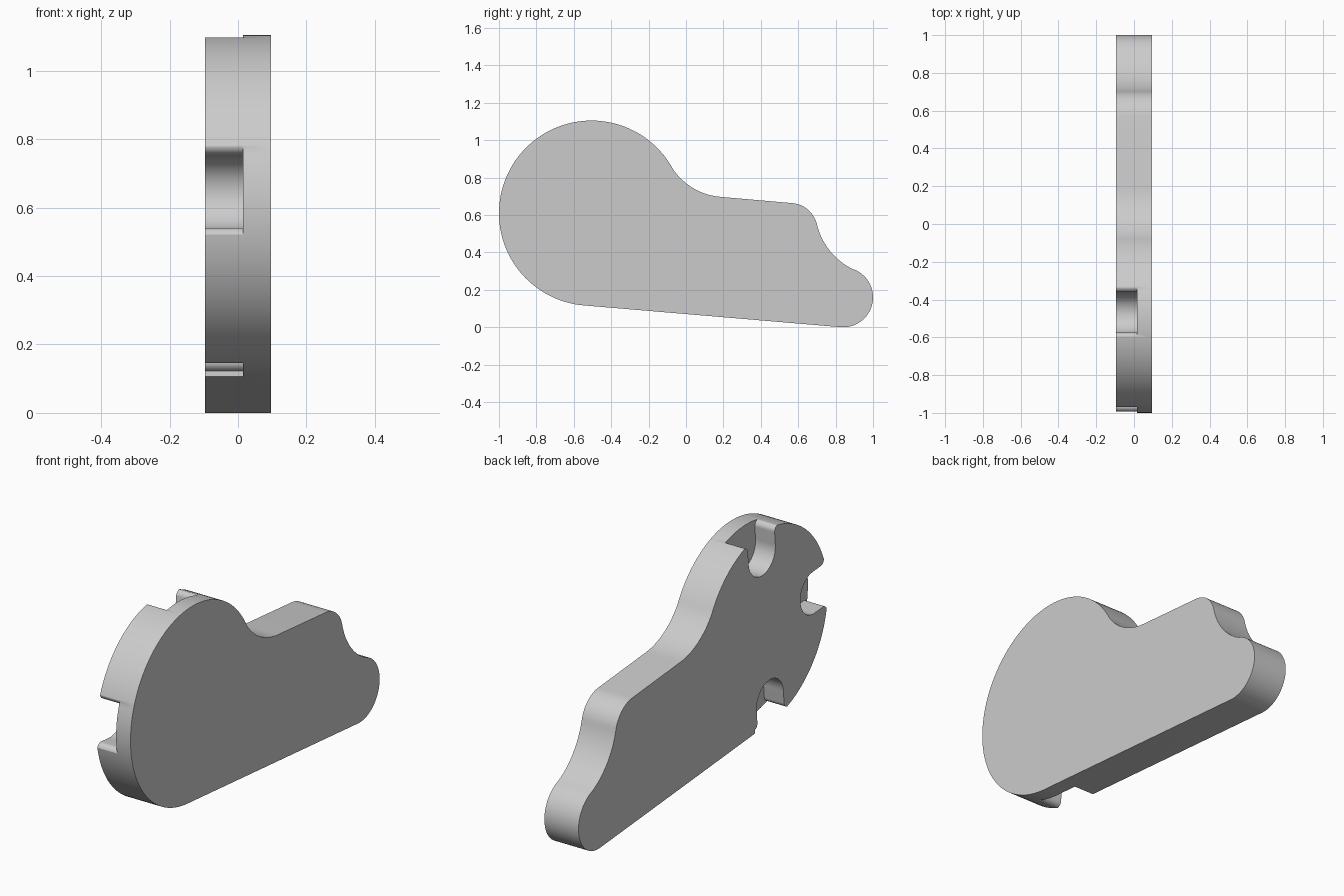
import bpy, bmesh, math
from mathutils import Vector, Matrix

if "Cube" in bpy.data.objects:
    bpy.data.objects.remove(bpy.data.objects["Cube"])

HALF = 0.096          # half thickness of the plate
STEP = 0.015          # depth reached by the slots
TILT = 85.16          # direction of the first slot, degrees
HUB = Vector((-0.505, 0.61))
RADIUS = 0.495

grey = bpy.data.materials.new("light grey")
grey.diffuse_color = (0.6, 0.6, 0.6, 1)
grey.use_nodes = True
grey.node_tree.nodes["Principled BSDF"].inputs["Base Color"].default_value = grey.diffuse_color


def arc(cy, cz, r, a0, a1, n):
    """Points of an arc in the y-z plane, angles in degrees."""
    return [Vector((cy + r * math.cos(math.radians(a0 + (a1 - a0) * i / n)),
                    cz + r * math.sin(math.radians(a0 + (a1 - a0) * i / n))))
            for i in range(n + 1)]


def prism(name, outline, x0, x1):
    """Extrude a y-z outline from x0 to x1."""
    bm = bmesh.new()
    face = bm.faces.new([bm.verts.new((x0, p.x, p.y)) for p in outline])
    ext = bmesh.ops.extrude_face_region(bm, geom=[face])
    moved = [v for v in ext["geom"] if isinstance(v, bmesh.types.BMVert)]
    bmesh.ops.translate(bm, verts=moved, vec=(x1 - x0, 0, 0))
    bmesh.ops.recalc_face_normals(bm, faces=bm.faces)
    mesh = bpy.data.meshes.new(name)
    bm.to_mesh(mesh)
    bm.free()
    mesh.materials.append(grey)
    obj = bpy.data.objects.new(name, mesh)
    bpy.context.collection.objects.link(obj)
    return obj


# Plate outline: large disc, small tip, hollow, shoulder, hollow
outline = (arc(HUB.x, HUB.y, RADIUS, 30.9, 265.16, 80)
           + arc(0.84, 0.16, 0.16, -94.84, 66, 32)
           + arc(1.05, 0.634, 0.36, 246, 193.3, 16)[1:]
           + arc(0.556, 0.516, 0.148, 13.3, 85.16, 16)[1:]
           + arc(0.212, 1.036, 0.34, 265.16, 210.9, 18)[:-1])
plate = prism("cam_plate", outline, -HALF, HALF)

# Slot outline pointing along +y from the hub, with rounded lips at the mouth
W, LIP = 0.1075, 0.028
upper = arc(0.45, W + LIP, LIP, 270, 350, 8)
upper.append(Vector((0.6, upper[-1].y)))
lower = [Vector((p.x, -p.y)) for p in reversed(upper)]
slot = lower + arc(0.385, 0, W, 270, 90, 24) + upper

# Three slots a quarter turn apart, cut part way through the plate
for i in range(3):
    turn = Matrix.Rotation(math.radians(TILT + 90 * i), 2)
    cutter = prism("slot_cutter", [HUB + turn @ p for p in slot], -HALF - 0.1, STEP)
    cutter.hide_render = True
    mod = plate.modifiers.new("slot", "BOOLEAN")
    mod.operation = "DIFFERENCE"
    mod.solver = "EXACT"
    mod.object = cutter
    bpy.context.view_layer.objects.active = plate
    bpy.ops.object.modifier_apply(modifier=mod.name)
    bpy.data.objects.remove(cutter)

# Smooth the rounded rim, keep the edges sharp
bpy.ops.object.select_all(action="DESELECT")
plate.select_set(True)
bpy.context.view_layer.objects.active = plate
bpy.ops.object.shade_smooth_by_angle(angle=math.radians(30))
